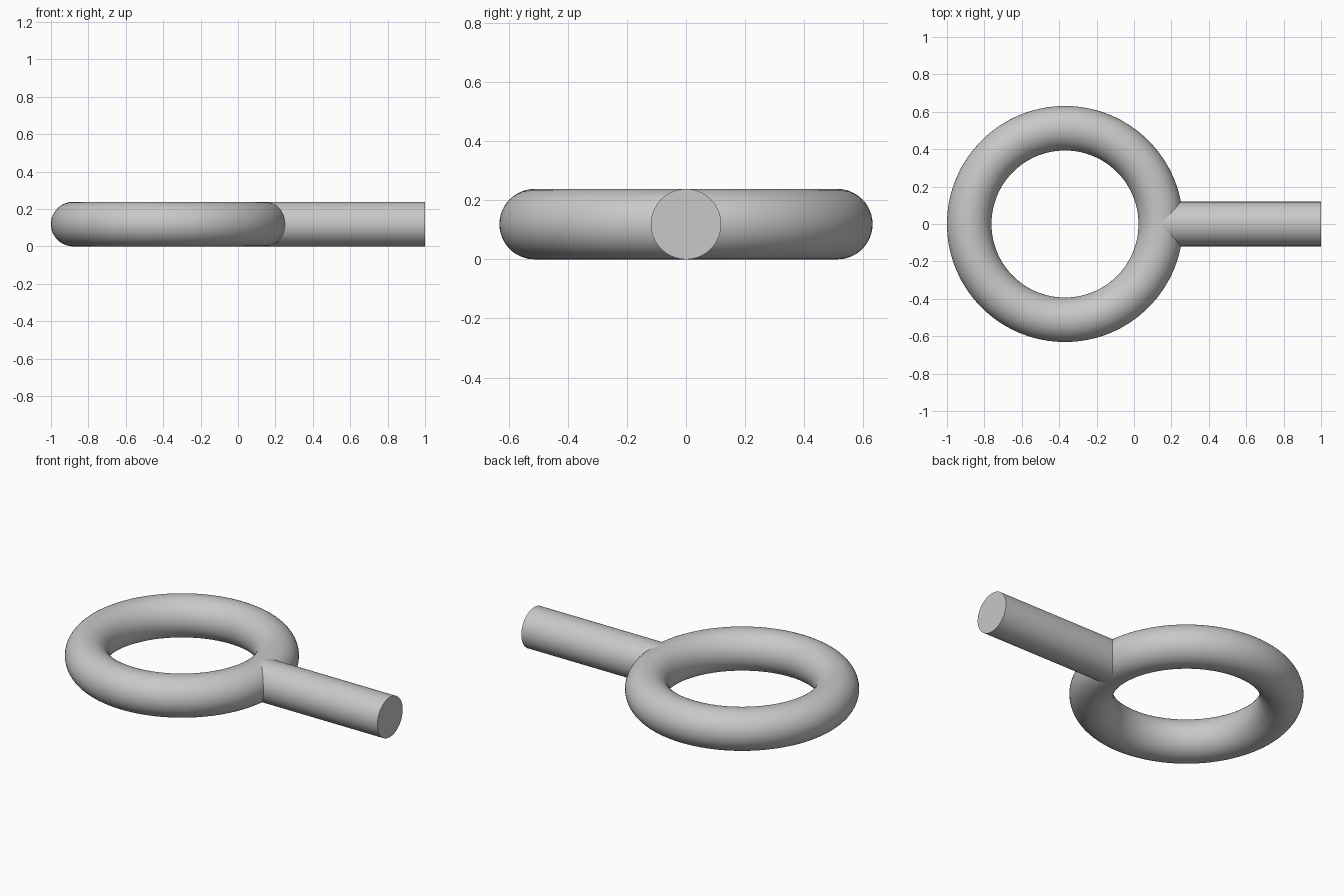
import bpy
import math

cube = bpy.data.objects.get("Cube")
if cube:
    bpy.data.objects.remove(cube, do_unlink=True)

TUBE = 0.119           # radius of ring tube and shank
MAJOR = 0.512          # ring centreline radius
RING_X = -1 + MAJOR + TUBE
JOIN_X = RING_X + MAJOR  # shank starts on the ring centreline

steel = bpy.data.materials.new("plain_grey")
steel.use_nodes = True
grey = (0.58, 0.58, 0.58, 1)
steel.diffuse_color = grey
steel.node_tree.nodes["Principled BSDF"].inputs["Base Color"].default_value = grey


def finish(name):
    obj = bpy.context.object
    obj.name = name
    obj.data.materials.append(steel)
    bpy.ops.object.shade_smooth_by_angle(angle=math.radians(35))


# Round ring lying flat
bpy.ops.mesh.primitive_torus_add(
    major_radius=MAJOR, minor_radius=TUBE, major_segments=128,
    minor_segments=48, location=(RING_X, 0, TUBE))
finish("ring")

# Straight shank running out of the ring to its flat end
bpy.ops.mesh.primitive_cylinder_add(
    vertices=64, radius=TUBE, depth=1 - JOIN_X,
    location=((1 + JOIN_X) / 2, 0, TUBE), rotation=(0, math.pi / 2, 0))
finish("shank")
